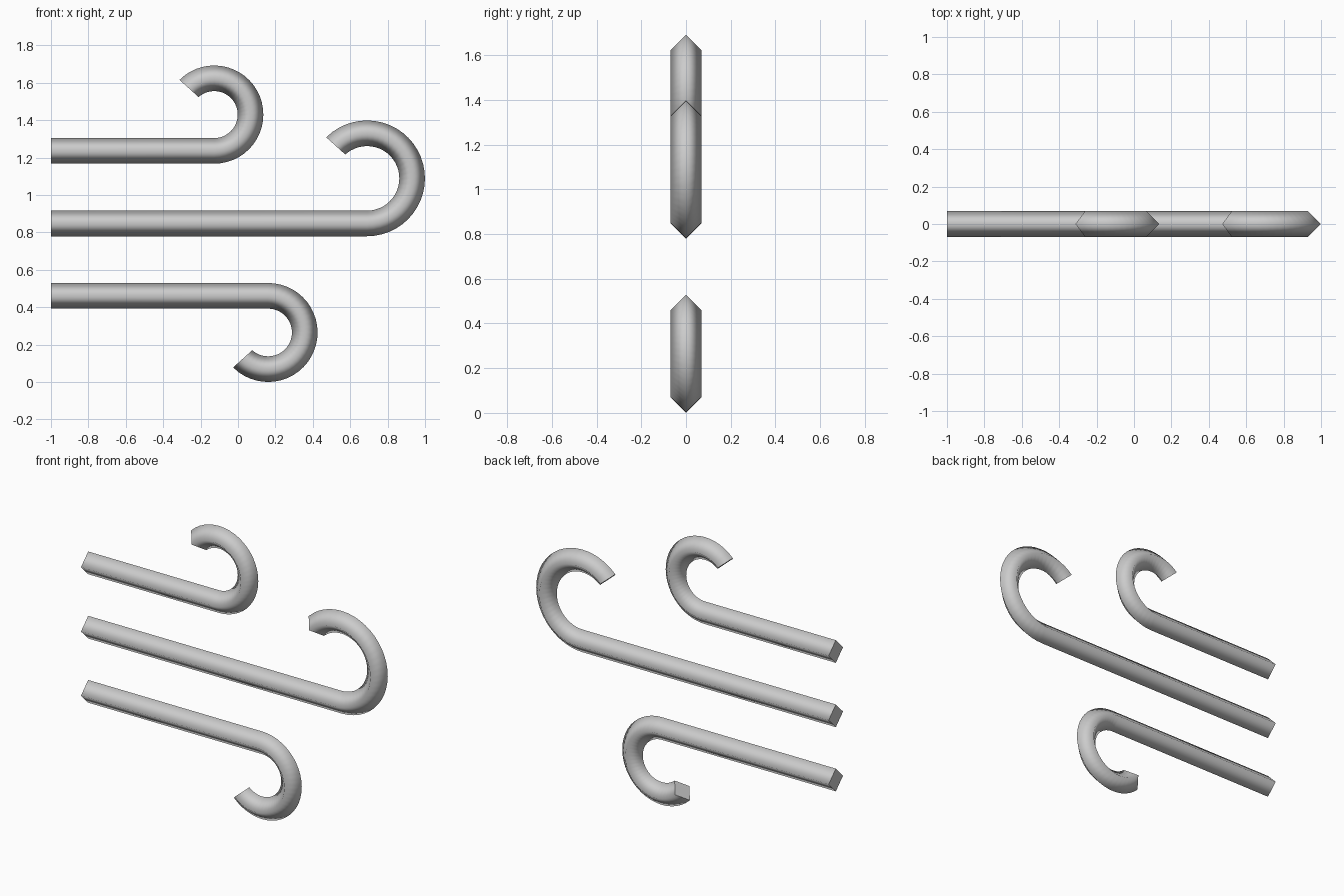
import bpy, bmesh, math
from mathutils import Vector

if "Cube" in bpy.data.objects:
    bpy.data.objects.remove(bpy.data.objects["Cube"])

HALF = 0.0685      # half diagonal of the square tube
STEPS = 30         # rings along each curl
CUT = math.radians(4)   # slight tilt of the end cut

grey = bpy.data.materials.new("light_grey")
grey.diffuse_color = (0.6, 0.6, 0.6, 1)
grey.use_nodes = True
grey.node_tree.nodes["Principled BSDF"].inputs["Base Color"].default_value = grey.diffuse_color


def ring(bm, centre, out):
    """Diamond section: two corners along 'out', two along y."""
    side = Vector((0, 1, 0))
    return [bm.verts.new(centre + d * HALF) for d in (out, side, -out, -side)]


def wind_stroke(name, bend_x, bar_z, radius, flip, sweep):
    """Straight bar from x = -1 that curls up (flip 1) or down (flip -1)."""
    bm = bmesh.new()
    hub = Vector((bend_x, 0, bar_z + flip * radius))
    rings = [ring(bm, Vector((-1, 0, bar_z)), Vector((0, 0, -flip)))]
    # curl around the hub
    for i in range(STEPS + 1):
        a = math.radians(sweep) * i / STEPS
        pos = Vector((math.sin(a), 0, -flip * math.cos(a)))
        t = a + (CUT if i == STEPS else 0)
        out = Vector((math.sin(t), 0, -flip * math.cos(t)))
        rings.append(ring(bm, hub + pos * radius, out))
    # tube walls
    for a, b in zip(rings, rings[1:]):
        for k in range(4):
            n = (k + 1) % 4
            bm.faces.new((a[k], a[n], b[n], b[k])).smooth = True
    # flat end caps with sharp rims
    for r in (rings[0], rings[-1]):
        cap = bm.faces.new(r)
        for e in cap.edges:
            e.smooth = False
    bmesh.ops.recalc_face_normals(bm, faces=bm.faces)
    mesh = bpy.data.meshes.new(name)
    bm.to_mesh(mesh)
    bm.free()
    mesh.materials.append(grey)
    obj = bpy.data.objects.new(name, mesh)
    bpy.context.collection.objects.link(obj)


wind_stroke("upper_stroke", -0.127, 1.236, 0.194, 1, 224)
wind_stroke("middle_stroke", 0.690, 0.848, 0.241, 1, 224)
wind_stroke("lower_stroke", 0.161, 0.461, 0.196, -1, 224)
